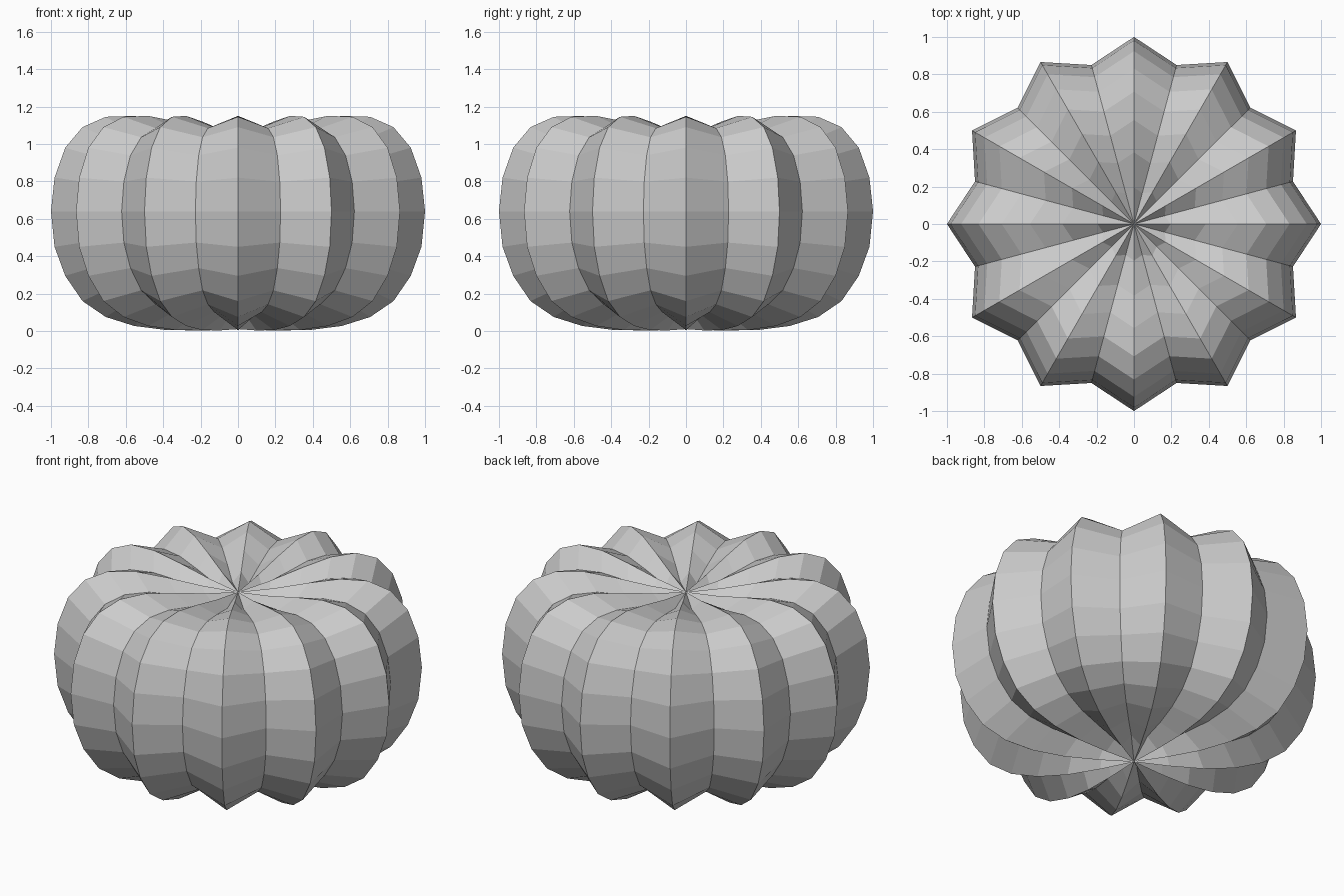
import bpy, bmesh, math

if "Cube" in bpy.data.objects:
    bpy.data.objects.remove(bpy.data.objects["Cube"])

RINGS, SEGS = 16, 24
MID_Z = 0.64      # height of the widest ring
VALLEY = 0.88     # grooves sit closer to the centre than ridges

# height above / below the widest ring, from the pole to the equator
UPPER = [0.41, 0.44, 0.48, 0.51, 0.505, 0.45, 0.34, 0.18]
LOWER = [0.63, 0.637, 0.635, 0.613, 0.565, 0.48, 0.345, 0.19]
heights = UPPER + [0] + [-h for h in reversed(LOWER)]

# ribbed gourd body: a ring sphere with every second meridian pulled inward
bm = bmesh.new()
top = bm.verts.new((0, 0, MID_Z + heights[0]))
bottom = bm.verts.new((0, 0, MID_Z + heights[-1]))
rings = []
for i in range(1, RINGS):
    r = math.sin(math.pi * i / RINGS)
    ring = []
    for j in range(SEGS):
        a = 2 * math.pi * j / SEGS
        s = VALLEY if j % 2 else 1.0
        ring.append(bm.verts.new((s * r * math.cos(a), s * r * math.sin(a),
                                  MID_Z + s * heights[i])))
    rings.append(ring)

for j in range(SEGS):
    k = (j + 1) % SEGS
    bm.faces.new((top, rings[0][j], rings[0][k]))
    bm.faces.new((bottom, rings[-1][k], rings[-1][j]))
    for a, b in zip(rings, rings[1:]):
        bm.faces.new((a[j], b[j], b[k], a[k]))

bmesh.ops.recalc_face_normals(bm, faces=bm.faces)
mesh = bpy.data.meshes.new("pumpkin_body")
bm.to_mesh(mesh)
bm.free()
body = bpy.data.objects.new("pumpkin_body", mesh)
bpy.context.collection.objects.link(body)
